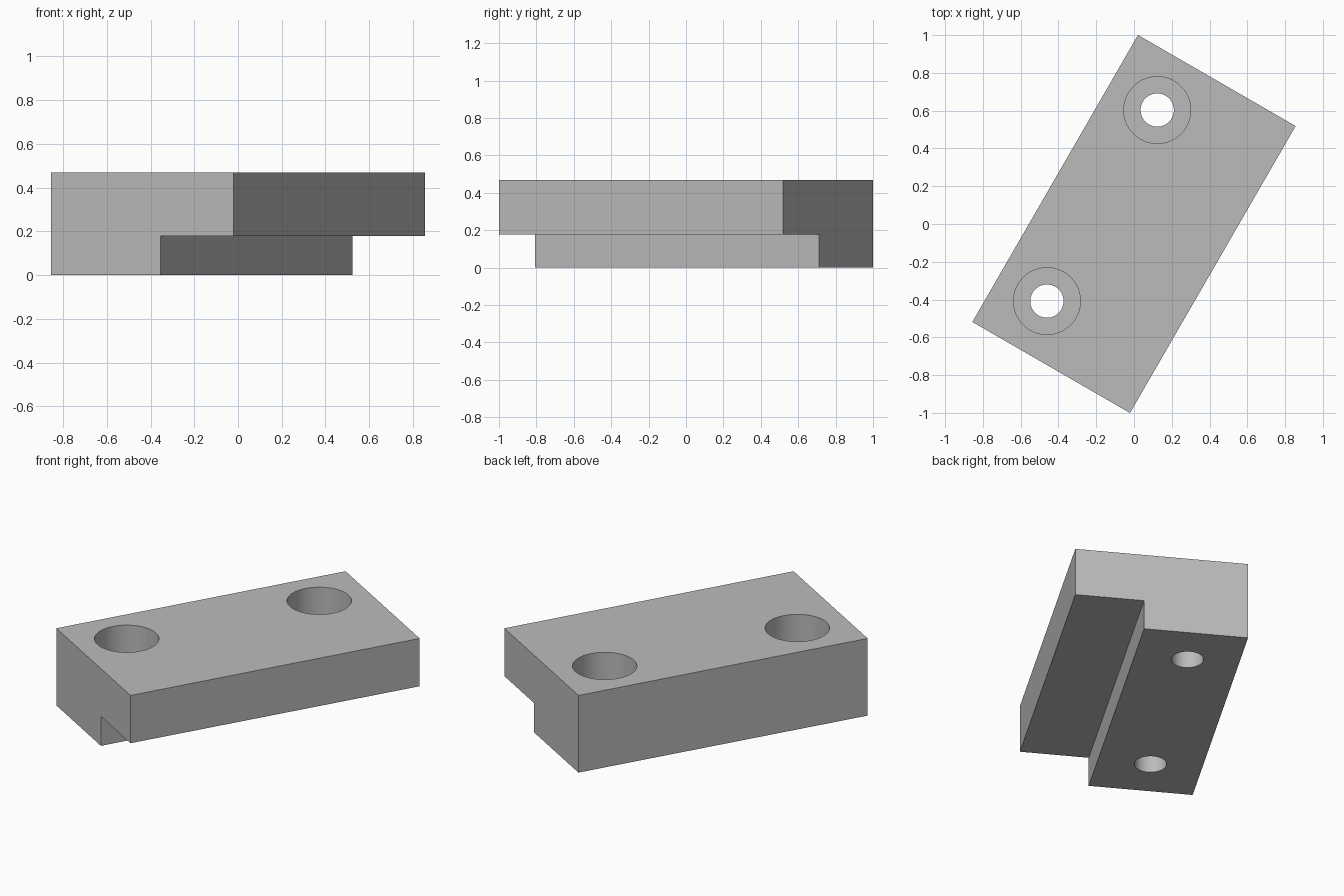
import bpy
import bmesh
from math import radians
from mathutils import Matrix

cube = bpy.data.objects.get("Cube")
if cube:
    bpy.data.objects.remove(cube, do_unlink=True)

HALF_W, HALF_L, HEIGHT = 0.482, 0.877, 0.468
STEP_X, STEP_Z = 0.098, 0.178
HOLE_X, HOLE_Y = -0.195, 0.584
HOLE_R, BORE_R, BORE_FLOOR = 0.088, 0.177, 0.22
TURN = Matrix.Rotation(radians(-30), 4, "Z")

grey = bpy.data.materials.new("plain_grey")
grey.use_nodes = True
colour = (0.5, 0.5, 0.5, 1)
grey.diffuse_color = colour
grey.node_tree.nodes["Principled BSDF"].inputs["Base Color"].default_value = colour


def add_object(name, bm):
    bmesh.ops.recalc_face_normals(bm, faces=bm.faces)
    bmesh.ops.transform(bm, matrix=TURN, verts=bm.verts)
    mesh = bpy.data.meshes.new(name)
    bm.to_mesh(mesh)
    bm.free()
    mesh.materials.append(grey)
    obj = bpy.data.objects.new(name, mesh)
    bpy.context.collection.objects.link(obj)
    return obj


# Stepped block: L-shaped cross-section extruded along its length
bm = bmesh.new()
section = [(-HALF_W, 0), (STEP_X, 0), (STEP_X, STEP_Z),
           (HALF_W, STEP_Z), (HALF_W, HEIGHT), (-HALF_W, HEIGHT)]
face = bm.faces.new([bm.verts.new((x, -HALF_L, z)) for x, z in section])
new = bmesh.ops.extrude_face_region(bm, geom=[face])["geom"]
bmesh.ops.translate(bm, vec=(0, 2 * HALF_L, 0),
                    verts=[v for v in new if isinstance(v, bmesh.types.BMVert)])
block = add_object("stepped_block", bm)


# Counterbored screw holes: one spun profile per hole
def hole_cutter(name, y):
    bm = bmesh.new()
    profile = [(0, -0.1), (HOLE_R, -0.1), (HOLE_R, BORE_FLOOR),
               (BORE_R, BORE_FLOOR), (BORE_R, HEIGHT + 0.1), (0, HEIGHT + 0.1)]
    verts = [bm.verts.new((r, 0, z)) for r, z in profile]
    edges = [bm.edges.new(pair) for pair in zip(verts, verts[1:])]
    bmesh.ops.spin(bm, geom=verts + edges, cent=(0, 0, 0), axis=(0, 0, 1),
                   angle=radians(360), steps=64)
    bmesh.ops.remove_doubles(bm, verts=bm.verts, dist=0.0001)
    bmesh.ops.translate(bm, vec=(HOLE_X, y, 0), verts=bm.verts)
    cutter = add_object(name, bm)
    cutter.hide_render = True
    return cutter


bpy.ops.object.select_all(action="DESELECT")
bpy.context.view_layer.objects.active = block
block.select_set(True)
for name, y in (("front_hole_cutter", -HOLE_Y), ("back_hole_cutter", HOLE_Y)):
    cutter = hole_cutter(name, y)
    cut = block.modifiers.new(name, "BOOLEAN")
    cut.operation = "DIFFERENCE"
    cut.solver = "EXACT"
    cut.object = cutter
    bpy.ops.object.modifier_apply(modifier=cut.name)
    bpy.data.objects.remove(cutter, do_unlink=True)

# Smooth bore walls, sharp block edges
bpy.ops.object.shade_smooth_by_angle(angle=radians(30))
